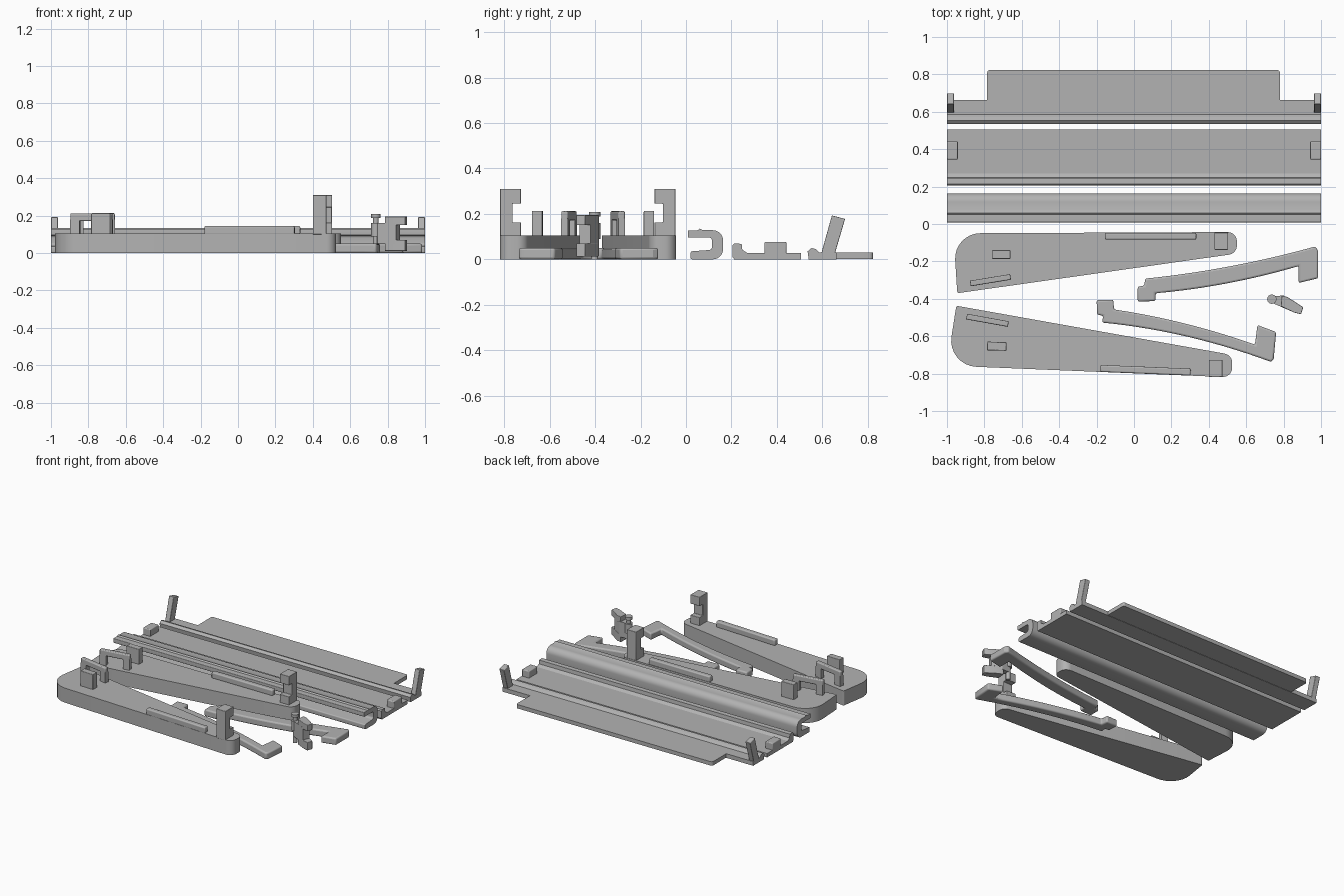
import bpy, bmesh, math
from mathutils import Vector

if "Cube" in bpy.data.objects:
    bpy.data.objects.remove(bpy.data.objects["Cube"])

grey = bpy.data.materials.new("plain grey")
grey.diffuse_color = (0.45, 0.45, 0.45, 1)
grey.use_nodes = True
grey.node_tree.nodes["Principled BSDF"].inputs["Base Color"].default_value = grey.diffuse_color


def prism(name, pts, a, b, axis="z", bevel=0):
    """Extrude an outline: xy outline along z, yz along x, or xz along y."""
    place = {"z": lambda p, h: (p[0], p[1], h),
             "x": lambda p, h: (h, p[0], p[1]),
             "y": lambda p, h: (p[0], h, p[1])}[axis]
    bm = bmesh.new()
    lo = [bm.verts.new(place(p, a)) for p in pts]
    hi = [bm.verts.new(place(p, b)) for p in pts]
    n = len(pts)
    bm.faces.new(lo)
    bm.faces.new(hi)
    for i in range(n):
        j = (i + 1) % n
        bm.faces.new((lo[i], lo[j], hi[j], hi[i]))
    bmesh.ops.recalc_face_normals(bm, faces=bm.faces)
    me = bpy.data.meshes.new(name)
    bm.to_mesh(me)
    bm.free()
    me.materials.append(grey)
    ob = bpy.data.objects.new(name, me)
    bpy.context.collection.objects.link(ob)
    if bevel:
        m = ob.modifiers.new("soft edges", "BEVEL")
        m.width, m.segments, m.limit_method = bevel, 3, "ANGLE"
        m.angle_limit = math.radians(50)
    bpy.context.view_layer.objects.active = ob
    ob.select_set(True)
    bpy.ops.object.shade_smooth_by_angle(angle=math.radians(30))
    ob.select_set(False)
    return ob


def rounded(corners, steps=8):
    """Corners (x, y, radius) turned into an outline with round corners."""
    out = []
    for i, (x, y, r) in enumerate(corners):
        p = Vector((x, y))
        if r == 0:
            out.append((x, y))
            continue
        u = (Vector(corners[i - 1][:2]) - p).normalized()
        v = (Vector(corners[(i + 1) % len(corners)][:2]) - p).normalized()
        half = u.angle(v) / 2
        c = p + (u + v).normalized() * (r / math.sin(half))
        s, e = p + u * r / math.tan(half) - c, p + v * r / math.tan(half) - c
        sweep = s.angle_signed(e)      # clockwise positive
        a0 = math.atan2(s.y, s.x)
        for k in range(steps + 1):
            a = a0 - sweep * k / steps
            out.append((c.x + r * math.cos(a), c.y + r * math.sin(a)))
    return out


def rect(x0, x1, y0, y1):
    return [(x0, y0), (x1, y0), (x1, y1), (x0, y1)]


def strip(p, q, w, ext=0.0):
    """Slanted rectangle of width w from p to q."""
    p, q = Vector(p), Vector(q)
    d = (q - p).normalized()
    n = Vector((-d.y, d.x)) * w / 2
    return [tuple(v) for v in (p + n, q + n, q - n, p - n)]


def curve(a, b, c, n=14):
    """Smooth path through three points."""
    t1 = (b[0] - a[0]) / (c[0] - a[0])
    pts = []
    for i in range(n + 1):
        t = i / n
        la = (t - t1) * (t - 1) / t1
        lb = t * (t - 1) / (t1 * (t1 - 1))
        lc = t * (t - t1) / (1 - t1)
        pts.append(tuple(la * a[k] + lb * b[k] + lc * c[k] for k in (0, 1)))
    return pts


# Back plate with raised front ridge, tongue and leaning end arms
prism("back_plate", [(0.54, 0), (0.535, 0.035), (0.553, 0.05), (0.572, 0.045),
                     (0.585, 0.03), (0.663, 0.03), (0.663, 0)], -1, 1, "x")
prism("back_tongue", rounded([(-0.785, 0.655, 0), (-0.785, 0.823, 0.015),
                              (0.78, 0.823, 0.015), (0.78, 0.655, 0)]), 0.002, 0.03)
for side in (-1, 1):
    prism("leaning_arm", [(0.595, 0.025), (0.642, 0.193), (0.70, 0.178), (0.655, 0.025)],
          side * 0.962, side, "x", 0.004)

# Middle plate with front lip and two end blocks
prism("middle_plate", [(0.212, 0), (0.205, 0.01), (0.205, 0.062), (0.213, 0.07),
                       (0.245, 0.068), (0.248, 0.042), (0.27, 0.028), (0.505, 0.028),
                       (0.505, 0)], -1, 1, "x")
for side in (-1, 1):
    prism("end_block", rect(0.345, 0.442, 0.02, 0.077), side * 0.942, side, "x", 0.006)

# Hook-shaped rail
outer = rounded([(0.008, 0.095, 0.005), (0.008, 0.127, 0.005), (0.05, 0.127, 0),
                 (0.06, 0.135, 0), (0.075, 0.128, 0), (0.163, 0.128, 0.045),
                 (0.163, 0, 0.045), (0.02, 0, 0.008), (0.02, 0.035, 0.008),
                 (0.115, 0.042, 0.015), (0.115, 0.096, 0.015)])
prism("hook_rail", outer, -1, 1, "x")

# Two tapered side panels
prism("panel_rear", rounded([(-0.945, -0.37, 0.01), (-0.965, -0.05, 0.135),
                             (0.55, -0.043, 0.05), (0.55, -0.158, 0.05)]), 0, 0.105)
prism("panel_front", rounded([(-0.95, -0.437, 0.01), (0.525, -0.70, 0.05),
                              (0.525, -0.82, 0.05), (-1.0, -0.757, 0.14)]), 0, 0.105)

# Slanted stops, blocks and edge strips on the panels
for p, q in (((-0.875, -0.318), (-0.66, -0.283)), ((-0.895, -0.495), (-0.672, -0.535))):
    p, q = Vector(p), Vector(q)
    prism("bridge_bar", strip(p, q, 0.03), 0.172, 0.212, bevel=0.006)
    for a, b in ((0, 0.22), (0.78, 1)):
        prism("bridge_leg", strip(p.lerp(q, a), p.lerp(q, b), 0.03), 0.1, 0.18)
prism("block_rear", rect(-0.76, -0.66, -0.186, -0.14), 0.1, 0.213, bevel=0.004)
prism("block_front", strip((-0.785, -0.652), (-0.682, -0.655), 0.046), 0.1, 0.213, bevel=0.004)
prism("edge_strip_rear", rect(-0.155, 0.333, -0.084, -0.047), 0.1, 0.145, bevel=0.008)
prism("edge_strip_front", strip((-0.18, -0.772), (0.303, -0.792), 0.037), 0.1, 0.145, bevel=0.008)

# Notched posts, openings facing each other
for name, x0, x1, y, s in (("post_rear", 0.43, 0.503, -0.046, -1),
                           ("post_front", 0.40, 0.473, -0.818, 1)):
    prof = [(0, 0.1), (0, 0.31), (0.092, 0.31), (0.092, 0.245), (0.055, 0.245),
            (0.055, 0.163), (0.092, 0.163), (0.092, 0.1)]
    prism(name, [(y + s * d, z) for d, z in prof], x0, x1, "x", 0.003)

# Curved arms with a short hook at each end
upper = curve((0.06, -0.292), (0.455, -0.237), (0.97, -0.12))
lower = curve((0.115, -0.37), (0.51, -0.315), (0.88, -0.225))
prism("curved_arm_rear", upper + [(0.985, -0.145), (0.985, -0.29), (0.88, -0.315)]
      + lower[::-1] + [(0.115, -0.412), (0.02, -0.415), (0.02, -0.335), (0.055, -0.33)],
      0, 0.05, bevel=0.01)
upper = curve((-0.107, -0.457), (0.187, -0.512), (0.647, -0.645))
lower = curve((-0.17, -0.527), (0.24, -0.592), (0.735, -0.738))
prism("curved_arm_front", [(-0.2, -0.407), (-0.11, -0.405)] + upper
      + [(0.66, -0.54), (0.76, -0.578), (0.747, -0.72)] + lower[::-1]
      + [(-0.165, -0.49), (-0.197, -0.485)], 0, 0.05, bevel=0.01)

# Small latch: slanted body with a notched tip, knuckle and pin
prism("latch_body", [(0.74, -0.385), (0.80, -0.383), (0.865, -0.42), (0.845, -0.468),
                     (0.745, -0.425)], 0.05, 0.16)
for z0, z1 in ((0.012, 0.07), (0.15, 0.195)):
    prism("latch_tip", [(0.79, -0.383), (0.82, -0.39), (0.905, -0.445), (0.893, -0.483),
                        (0.855, -0.473), (0.785, -0.44)], z0, z1, bevel=0.003)


def disc(r):
    return [(0.737 + r * math.cos(i * math.pi / 12), -0.402 + r * math.sin(i * math.pi / 12))
            for i in range(24)]


prism("latch_knuckle", disc(0.025), 0.09, 0.16)
prism("latch_pin", disc(0.015), 0.0, 0.19)
prism("latch_pin_cap", disc(0.025), 0.188, 0.208)
